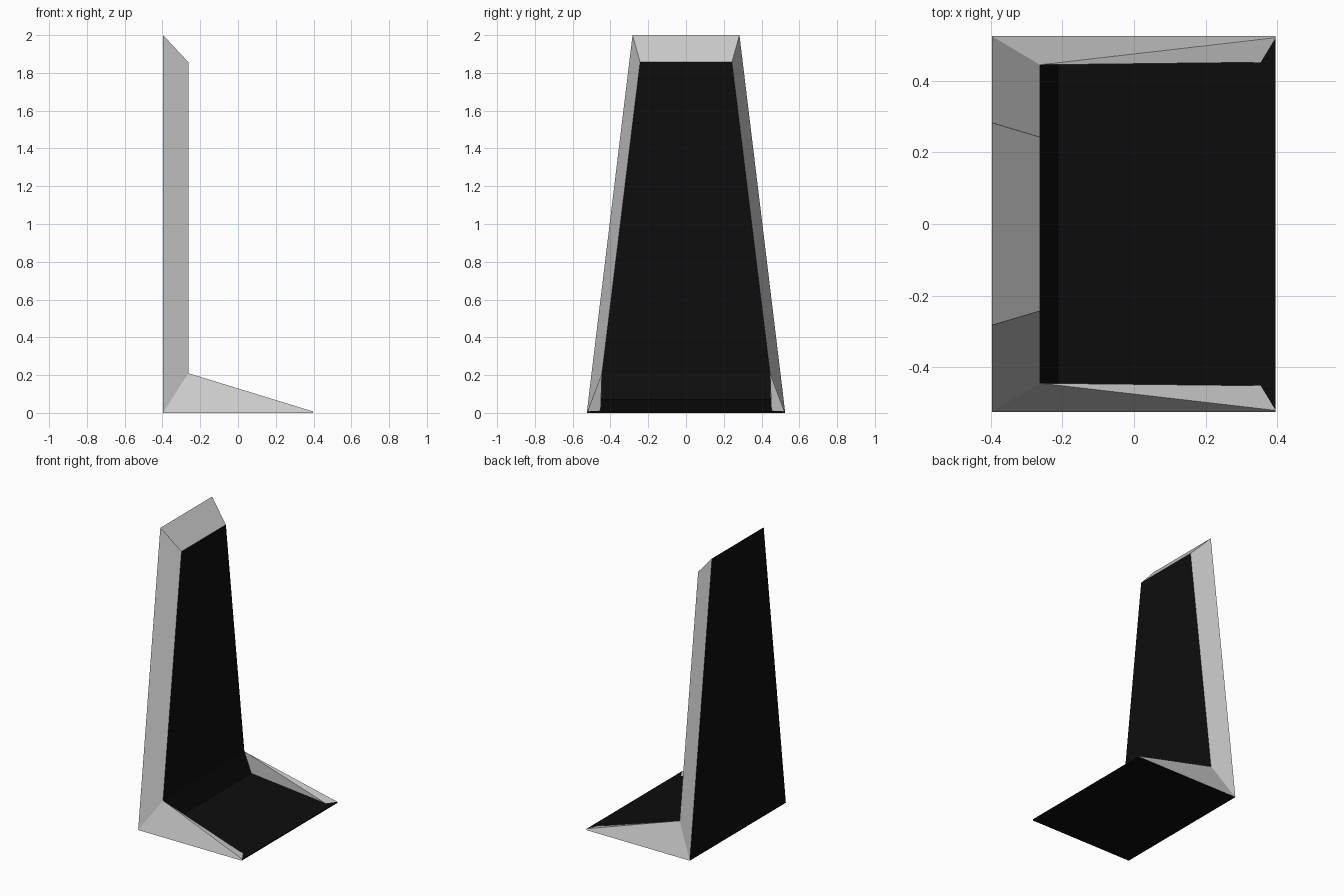
import bpy, bmesh

if "Cube" in bpy.data.objects:
    bpy.data.objects.remove(bpy.data.objects["Cube"])

black = bpy.data.materials.new("black_panel")
black.diffuse_color = (0.004, 0.004, 0.004, 1)
black.use_nodes = True
black.node_tree.nodes["Principled BSDF"].inputs["Base Color"].default_value = black.diffuse_color
frame = bpy.data.materials.new("frame_grey_slot")
frame.diffuse_color = (0.8, 0.8, 0.8, 1)
frame.use_nodes = True
frame.node_tree.nodes["Principled BSDF"].inputs["Base Color"].default_value = frame.diffuse_color

# Outline points: x, half width, z
P = {
    "back_top": (-0.397, 0.283, 2.0),
    "panel_top": (-0.263, 0.243, 1.857),
    "panel_low": (-0.263, 0.445, 0.21),
    "floor_back": (-0.212, 0.449, 0.07),
    "floor_front": (0.354, 0.452, 0.012),
    "lip_top": (0.396, 0.521, 0.008),
    "lip_low": (0.396, 0.525, 0.0),
    "heel_low": (-0.397, 0.525, 0.0),
    "heel_top": (-0.397, 0.517, 0.07),
}

bm = bmesh.new()
sides = [{k: bm.verts.new((x, s * y, z)) for k, (x, y, z) in P.items()} for s in (-1, 1)]
left, right = sides

# Strips across the width; only the top bevel belongs to the grey frame
loop = list(P)
for a, b in zip(loop, loop[1:] + loop[:1]):
    f = bm.faces.new((left[a], left[b], right[b], right[a]))
    f.material_index = 0 if a == "back_top" else 1

# Bevelled sides of the backrest, and outer and inner faces of the base fins
caps = (
    ("back_top", "panel_top", "panel_low", "heel_top"),
    ("heel_top", "panel_low", "heel_low"),
    ("heel_low", "panel_low", "lip_low"),
    ("panel_low", "lip_top", "lip_low"),
    ("panel_low", "floor_back", "floor_front"),
    ("panel_low", "floor_front", "lip_top"),
)
for side in sides:
    for cap in caps:
        bm.faces.new([side[k] for k in cap])

bmesh.ops.recalc_face_normals(bm, faces=bm.faces)
mesh = bpy.data.meshes.new("bevelled_stand")
bm.to_mesh(mesh)
bm.free()
mesh.materials.append(None)
mesh.materials.append(black)
bpy.data.materials.remove(frame)
obj = bpy.data.objects.new("bevelled_stand", mesh)
bpy.context.collection.objects.link(obj)
